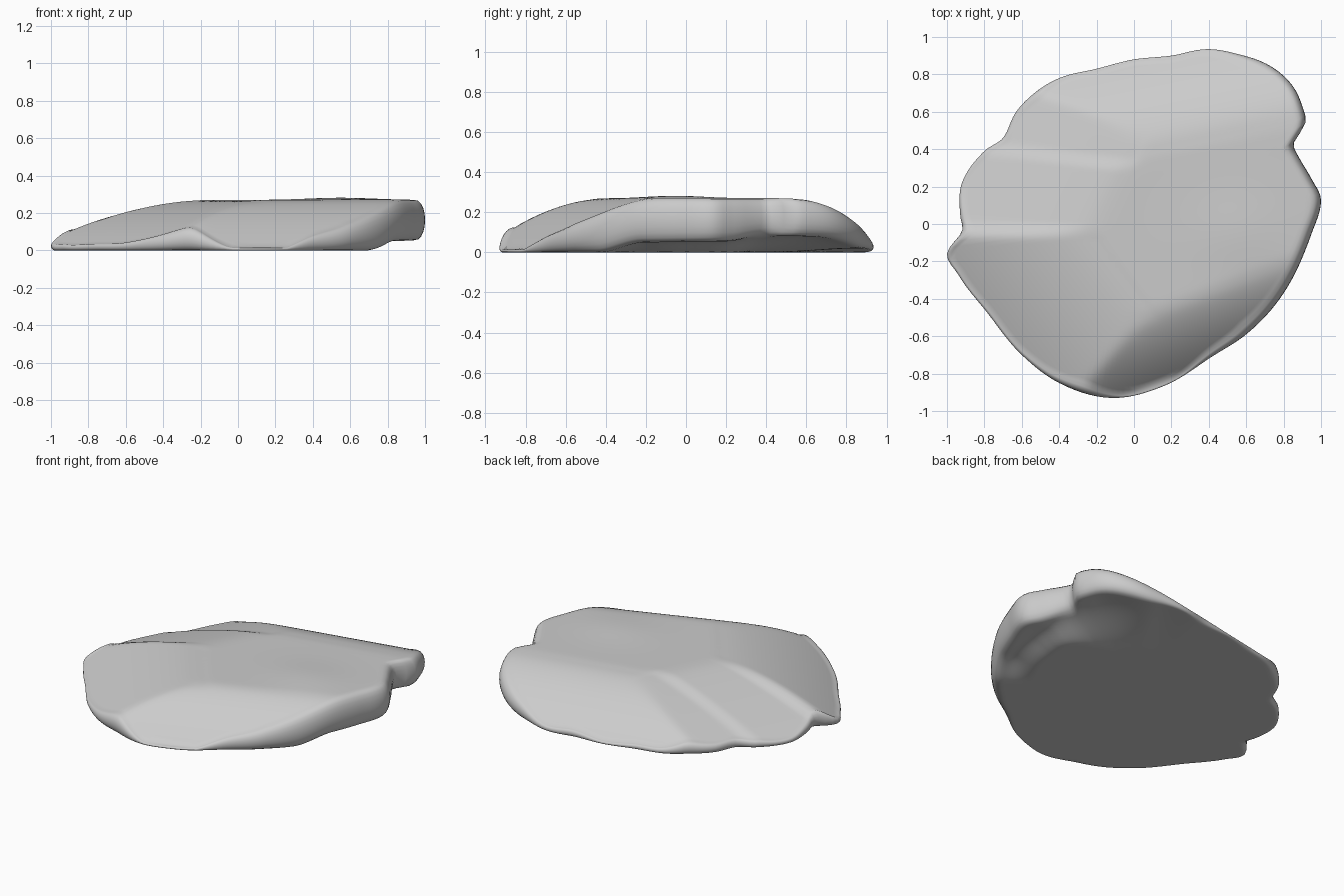
import bpy, bmesh, math

if "Cube" in bpy.data.objects:
    bpy.data.objects.remove(bpy.data.objects["Cube"])

N, RINGS, WALL = 200, 40, 10

# Top-view outline of the stone, anticlockwise
OUTLINE = [(1, .13), (.95, .24), (.88, .36), (.855, .44), (.915, .53), (.9, .63), (.84, .75),
           (.72, .85), (.55, .91), (.39, .935), (.2, .9), (0, .88), (-.2, .83), (-.4, .78),
           (-.52, .71), (-.63, .6), (-.7, .46), (-.8, .39), (-.92, .22), (-.93, .05),
           (-.92, -.04), (-1, -.16), (-.94, -.27), (-.78, -.48), (-.6, -.7), (-.4, -.85),
           (-.12, -.93), (.15, -.87), (.4, -.72), (.6, -.59), (.8, -.37), (.9, -.18), (.95, -.05)]
POLAR = sorted((math.atan2(y, x) % math.tau, math.hypot(x, y)) for x, y in OUTLINE)
POLAR = ([(a - math.tau, r) for a, r in POLAR[-3:]] + POLAR
         + [(a + math.tau, r) for a, r in POLAR[:3]])

# Height of the undercut rim: (degrees, z)
UNDERCUT = [(-180, 0), (-32, 0), (-14, .05), (12, .055), (26, .085), (36, .08), (58, .02), (75, 0), (180, 0)]


def smooth(a, b, v):
    t = min(1, max(0, (v - a) / (b - a)))
    return t * t * (3 - 2 * t)


def radius(a):
    a %= math.tau
    i = next(k for k in range(2, len(POLAR) - 2) if POLAR[k][0] <= a <= POLAR[k + 1][0])
    (a0, r0), (a1, r1), (a2, r2), (a3, r3) = POLAR[i - 1:i + 3]
    d = a2 - a1
    m1, m2 = (r2 - r0) / (a2 - a0) * d, (r3 - r1) / (a3 - a1) * d
    t = (a - a1) / d
    return ((2*t**3 - 3*t*t + 1) * r1 + (t**3 - 2*t*t + t) * m1
            + (3*t*t - 2*t**3) * r2 + (t**3 - t*t) * m2)


# Convex facet falling away from the line through (px, py) along (nx, ny)
def facet(x, y, px, py, nx, ny, slope, bend):
    d = (x - px) * nx + (y - py) * ny
    return .272 - (slope * d + bend * d * d if d > 0 else .4 * d)


def top(x, y):
    # Left side: two facets meeting in a step
    front_left = facet(x, y, -.22, -.05, -.8, -.6, .09, .37)
    back_left = facet(x, y, -.13, .1, -.9, .44, .22, .15)
    back_left += .018 * (1 - smooth(.29, .38, y + .12 * (x + .2))) - .009
    w = smooth(-.09, .01, y)
    left = front_left * (1 - w) + back_left * w
    crown = .27 + .012 * math.exp(-((x - .55) / .25) ** 2 - ((y + .05) / .2) ** 2)
    planes = [crown, left,
              facet(x, y, 0, -.5, 0, -1, .12, .8),             # front
              facet(x, y, .1, -.47, .35, -.94, .3, 1.1),       # front right
              facet(x, y, .1, .39, -.2, .98, .12, .82)]        # back
    k = .007
    m = min(planes)
    return max(.015, m - k * math.log(sum(math.exp((m - p) / k) for p in planes)))


def undercut(a):
    d = (math.degrees(a) + 180) % 360 - 180
    for (d0, z0), (d1, z1) in zip(UNDERCUT, UNDERCUT[1:]):
        if d0 <= d <= d1:
            return z0 + (z1 - z0) * smooth(d0, d1, d)
    return 0


bm = bmesh.new()
columns = []
top_pole = bm.verts.new((0, 0, top(0, 0)))
low_pole = bm.verts.new((0, 0, 0))
for j in range(N):
    a = math.tau * j / N
    c, s = math.cos(a), math.sin(a)
    R, lip = radius(a), undercut(a)
    mean = sum(radius(a + math.radians(5 * k)) for k in range(-5, 6)) / 11
    h = max(.02, top(R * .97 * c, R * .97 * s) - lip)
    inner = R - min(.06, .5 * h)
    # The undercut ramp starts further in toward the back right
    start = .7 - .22 * smooth(10, 40, math.degrees(a)) * (a < math.pi)
    end = .88 + .1 * smooth(10, 40, math.degrees(a)) * (a < math.pi)
    col = []
    # Upper surface
    for i in range(1, RINGS + 1):
        r = inner * i / RINGS
        col.append((r, top(r * c, r * s)))
    # Rounded rim
    zt = max(col[-1][1], lip + .015)
    for i in range(1, WALL):
        b = math.pi * (.5 - i / WALL)
        # thin rims keep a broad base, thick ones bulge evenly
        z = (zt + lip) / 2 + (zt - lip) / 2 * math.sin(b)
        col.append((inner + (R - inner) * max(0, math.cos(b)) ** .8, z))
    # Underside, lifted near the right edge
    for i in range(RINGS, 0, -1):
        r = inner * i / RINGS
        col.append((r, lip * smooth(start * mean, end * mean, r)))
    columns.append([bm.verts.new((r * c, r * s, z)) for r, z in col])

for j in range(N):
    p, q = columns[j], columns[(j + 1) % N]
    bm.faces.new((top_pole, p[0], q[0]))
    bm.faces.new((low_pole, q[-1], p[-1]))
    for i in range(len(p) - 1):
        bm.faces.new((p[i], p[i + 1], q[i + 1], q[i]))

bmesh.ops.recalc_face_normals(bm, faces=bm.faces)
for f in bm.faces:
    f.smooth = True
mesh = bpy.data.meshes.new("flat_stone")
bm.to_mesh(mesh)
bm.free()
stone = bpy.data.objects.new("flat_stone", mesh)
bpy.context.collection.objects.link(stone)
